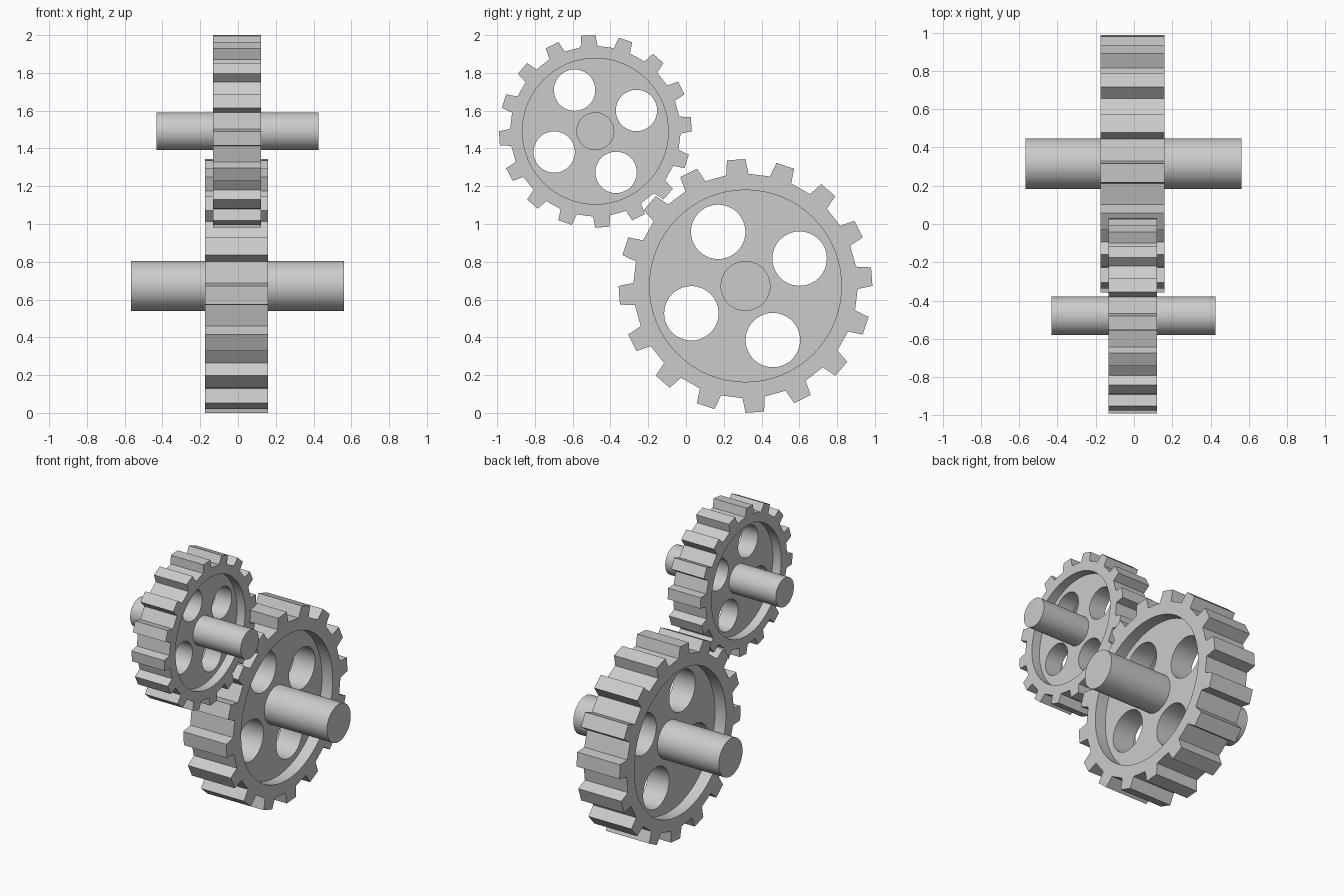
import bpy, bmesh, math
from mathutils import Matrix, Vector

if "Cube" in bpy.data.objects:
    bpy.data.objects.remove(bpy.data.objects["Cube"])

grey = bpy.data.materials.new("plain grey")
grey.diffuse_color = (0.6, 0.6, 0.6, 1)
grey.use_nodes = True
grey.node_tree.nodes["Principled BSDF"].inputs["Base Color"].default_value = grey.diffuse_color

TEETH = 16
PHASE = math.radians(4.2)      # rotation of the first tooth
HOLE_PHASE = math.radians(26.8)


def circle(radius, cx=0, cy=0, n=64):
    return [(cx + radius * math.cos(2 * math.pi * i / n),
             cy + radius * math.sin(2 * math.pi * i / n)) for i in range(n)]


def tooth_outline(root, tip):
    """Closed outline of tapered teeth with straight gaps between them."""
    pts = []
    for i in range(TEETH):
        a = PHASE + 2 * math.pi * i / TEETH
        for r, off in ((root, -5.7), (tip, -4.2), (tip, 4.2), (root, 5.7)):
            t = a + math.radians(off)
            pts.append((r * math.cos(t), r * math.sin(t)))
    return pts


def plate(name, outlines, x0, x1, y, z):
    """Filled outlines (inner ones are holes) in the YZ plane, from x0 to x1."""
    curve = bpy.data.curves.new(name, 'CURVE')
    curve.dimensions = '2D'
    curve.fill_mode = 'BOTH'
    curve.extrude = (x1 - x0) / 2
    for pts in outlines:
        s = curve.splines.new('POLY')
        s.points.add(len(pts) - 1)
        for p, (u, v) in zip(s.points, pts):
            p.co = (u, v, 0, 1)
        s.use_cyclic_u = True
    obj = bpy.data.objects.new(name, curve)
    bpy.context.collection.objects.link(obj)
    bpy.ops.object.select_all(action='DESELECT')
    obj.select_set(True)
    bpy.context.view_layer.objects.active = obj
    bpy.ops.object.convert(target='MESH')
    obj = bpy.context.view_layer.objects.active
    # local x, y, z become world y, z, x
    turn = Matrix(((0, 0, 1, 0), (1, 0, 0, 0), (0, 1, 0, 0), (0, 0, 0, 1)))
    mesh = obj.data
    mesh.transform(Matrix.Translation(Vector(((x0 + x1) / 2, y, z))) @ turn)
    bm = bmesh.new()
    bm.from_mesh(mesh)
    bmesh.ops.remove_doubles(bm, verts=bm.verts, dist=1e-5)
    bmesh.ops.recalc_face_normals(bm, faces=bm.faces)
    bm.to_mesh(mesh)
    bm.free()
    mesh.materials.clear()
    mesh.materials.append(grey)
    bpy.ops.object.shade_smooth_by_angle(angle=math.radians(20))
    return obj


def gear(label, y, z, s):
    # toothed rim around the recess
    plate(label + "_toothed_rim",
          [tooth_outline(0.594 * s, 0.672 * s), circle(0.508 * s)],
          -0.175 * s, 0.159 * s, y, z)
    # thinner web with four round holes
    holes = []
    for k in range(4):
        a = HOLE_PHASE + k * math.pi / 2
        holes.append(circle(0.144 * s, 0.321 * s * math.cos(a),
                            0.321 * s * math.sin(a), 48))
    plate(label + "_web", [circle(0.508 * s)] + holes,
          -0.09 * s, 0.076 * s, y, z)
    # axle through the middle
    plate(label + "_axle", [circle(0.132 * s)], -0.567 * s, 0.562 * s, y, z)


gear("large_gear", 0.315, 0.672, 1.0)
gear("small_gear", -0.48, 1.491, 0.76)
